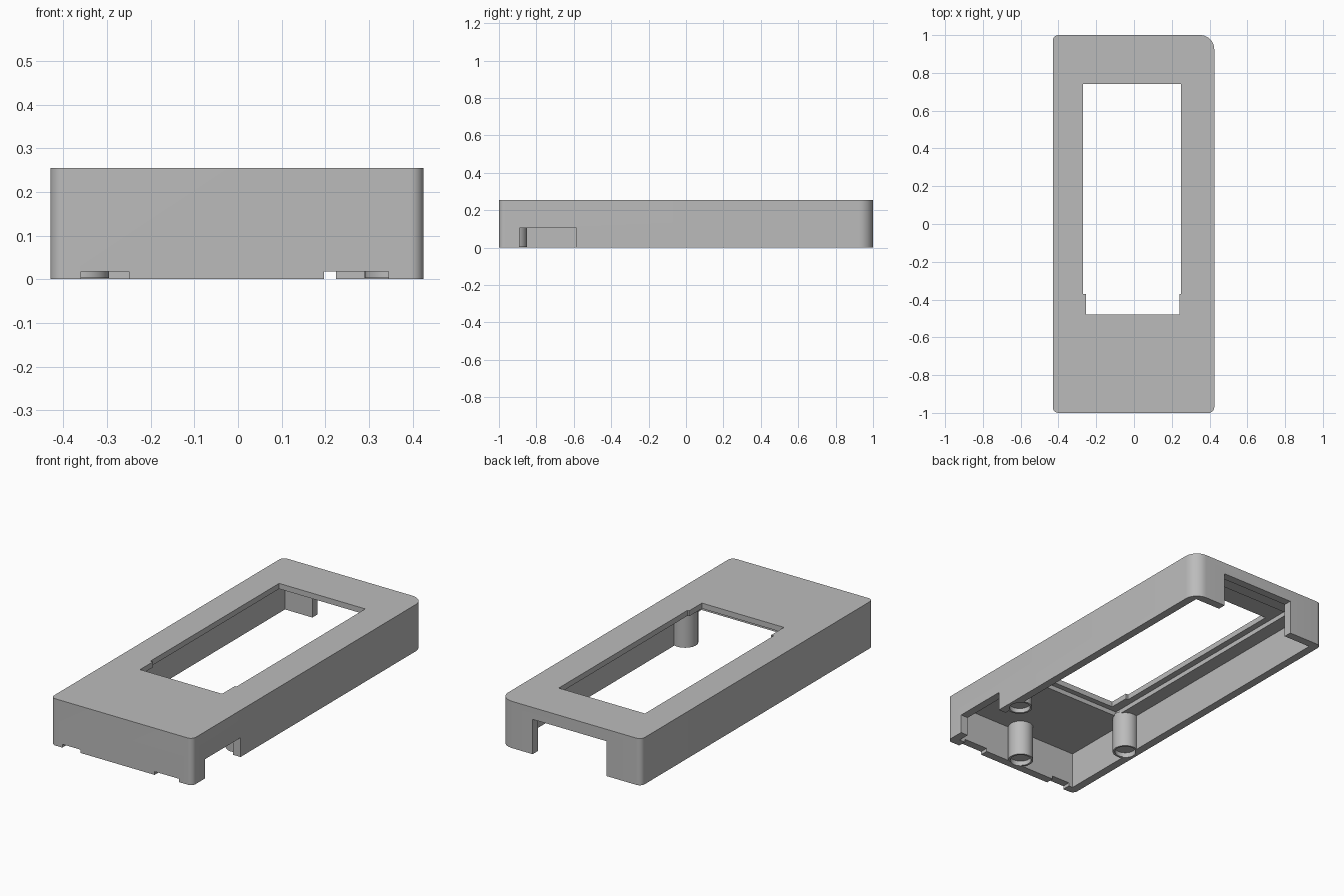
import bpy, bmesh, math

cube = bpy.data.objects.get("Cube")
if cube:
    bpy.data.objects.remove(cube, do_unlink=True)

grey = bpy.data.materials.new("light_grey")
grey.use_nodes = True
colour = (0.5, 0.5, 0.5, 1)
grey.diffuse_color = colour
grey.node_tree.nodes["Principled BSDF"].inputs["Base Color"].default_value = colour

LEFT, RIGHT, BACK, TOP = 0.425, -0.43, 1.0, 0.255
WALL, CEILING = 0.045, 0.2


def prism(name, outline, z0, z1):
    """Extrude a closed outline from z0 to z1."""
    bm = bmesh.new()
    base = bm.faces.new([bm.verts.new((x, y, z0)) for x, y in outline])
    up = bmesh.ops.extrude_face_region(bm, geom=[base])["geom"]
    bmesh.ops.translate(bm, vec=(0, 0, z1 - z0),
                        verts=[v for v in up if isinstance(v, bmesh.types.BMVert)])
    bmesh.ops.recalc_face_normals(bm, faces=bm.faces)
    mesh = bpy.data.meshes.new(name)
    bm.to_mesh(mesh)
    bm.free()
    mesh.materials.append(grey)
    obj = bpy.data.objects.new(name, mesh)
    bpy.context.collection.objects.link(obj)
    return obj


def box(name, x0, x1, y0, y1, z0, z1):
    return prism(name, [(x0, y0), (x1, y0), (x1, y1), (x0, y1)], z0, z1)


def arc(cx, cy, r, start, sweep, steps):
    angles = [math.radians(start + sweep * i / steps) for i in range(steps + 1)]
    return [(cx + r * math.cos(a), cy + r * math.sin(a)) for a in angles]


def disc(name, x, y, r, z0, z1):
    return prism(name, arc(x, y, r, 0, 360, 40)[:-1], z0, z1)


def combine(target, other, operation):
    """Apply a boolean and discard the helper."""
    mod = target.modifiers.new("cut", "BOOLEAN")
    mod.operation, mod.solver, mod.object = operation, "EXACT", other
    graph = bpy.context.evaluated_depsgraph_get()
    mesh = bpy.data.meshes.new_from_object(target.evaluated_get(graph))
    target.modifiers.clear()
    target.data = mesh
    bpy.data.objects.remove(other, do_unlink=True)


# Outer shell, with one larger rounded corner
outline = []
for sx, sy, r, start in ((1, 1, 0.075, 0), (-1, 1, 0.03, 90),
                         (-1, -1, 0.03, 180), (1, -1, 0.03, 270)):
    x = LEFT - r if sx > 0 else RIGHT + r
    outline += arc(x, sy * (BACK - r), r, start, 90, 10)
case = prism("case_shell", outline, 0, TOP)

# Hollow, window, notches and openings
cuts = [
    ("cavity", RIGHT + WALL, LEFT - WALL, -BACK + WALL, BACK - WALL, -0.1, CEILING),
    ("screen_pocket", -0.305, 0.29, -0.51, 0.88, 0.1, 0.225),
    ("window", -0.27, 0.25, -0.37, 0.74, 0.1, 0.4),
    ("window_narrow_end", -0.255, 0.24, -0.48, -0.3, 0.1, 0.4),
    ("back_opening", -0.22, 0.225, 0.9, 1.1, -0.1, 0.19),
    ("side_opening", 0.375, 0.5, -0.89, -0.585, -0.1, 0.105),
    ("front_notch_right", -0.36, -0.25, -1.1, -0.95, -0.1, 0.018),
    ("front_notch_left", 0.197, 0.345, -1.1, -0.95, -0.1, 0.018),
]
for cut in cuts:
    combine(case, box(*cut), "DIFFERENCE")

# Three screw posts with shallow recesses in their ends
for x, y in ((-0.36, -0.5), (0.355, -0.5), (0.0, -0.915)):
    combine(case, disc("post", x, y, 0.065, 0.003, CEILING + 0.01), "UNION")
    combine(case, disc("recess", x, y, 0.054, -0.1, 0.028), "DIFFERENCE")

bpy.ops.object.select_all(action="DESELECT")
case.select_set(True)
bpy.context.view_layer.objects.active = case
bpy.ops.object.shade_smooth_by_angle(angle=math.radians(30))
